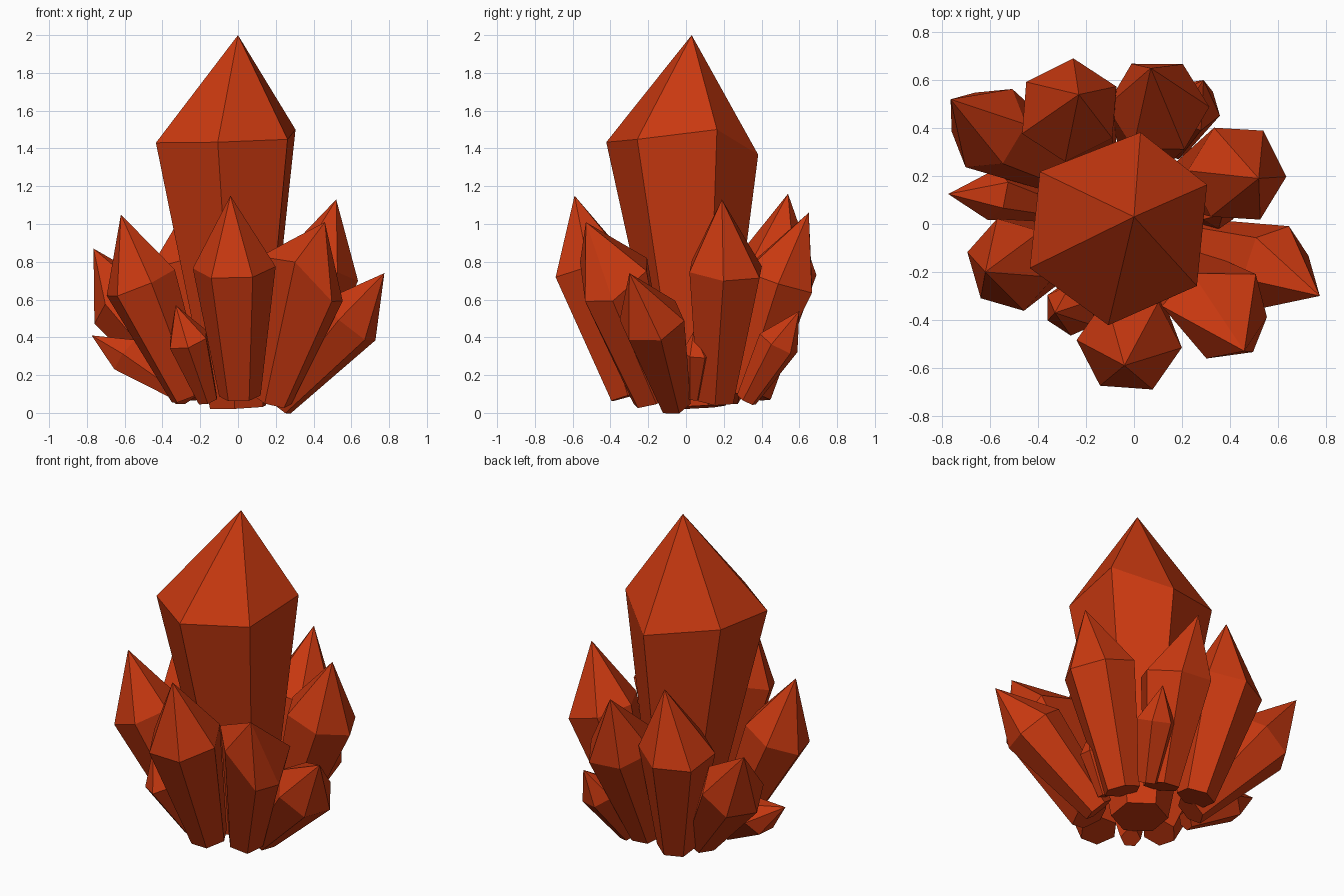
import bpy
import bmesh
from math import cos, sin, radians
from mathutils import Vector

default_cube = bpy.data.objects.get("Cube")
if default_cube:
    bpy.data.objects.remove(default_cube, do_unlink=True)

# One shared crystal colour
COLOUR = (0.58, 0.04, 0.005, 1.0)
material = bpy.data.materials.new("crystal_orange_red")
material.use_nodes = True
material.diffuse_color = COLOUR
shader = material.node_tree.nodes["Principled BSDF"]
shader.inputs["Base Color"].default_value = COLOUR
shader.inputs["Roughness"].default_value = 0.6

SIDES = 6


def hexagon_ring(bm, centre, axis, radius, turn):
    """Six vertices around a centre, square to the crystal's axis."""
    start = Vector((cos(radians(turn)), sin(radians(turn)), 0))
    across = (start - axis * start.dot(axis)).normalized()
    up = axis.cross(across)
    ring = []
    for i in range(SIDES):
        angle = radians(i * 360 / SIDES)
        ring.append(bm.verts.new(centre + radius * (across * cos(angle) + up * sin(angle))))
    return ring


def crystal(name, base, shoulder, radius, tip, turn, taper=0.5, nudges=()):
    """Shaft that widens from base to shoulder, closed by a six-sided point.
    Nudges shift single shoulder corners to make the crystal irregular."""
    base, shoulder, tip = Vector(base), Vector(shoulder), Vector(tip)
    axis = (shoulder - base).normalized()
    bm = bmesh.new()
    lower = hexagon_ring(bm, base, axis, radius * taper, turn)
    upper = hexagon_ring(bm, shoulder, axis, radius, turn)
    for corner, shift in zip(upper, nudges):
        corner.co += Vector(shift)
    point = bm.verts.new(tip)
    bm.faces.new(lower[::-1])
    for i in range(SIDES):
        j = (i + 1) % SIDES
        bm.faces.new((lower[i], lower[j], upper[j], upper[i]))
        bm.faces.new((upper[i], upper[j], point))
    bmesh.ops.recalc_face_normals(bm, faces=bm.faces)
    mesh = bpy.data.meshes.new(name)
    bm.to_mesh(mesh)
    bm.free()
    mesh.materials.append(material)
    bpy.context.collection.objects.link(bpy.data.objects.new(name, mesh))


# Tall central crystal
crystal("main_crystal", base=(0, .05, .03), shoulder=(-.065, -.02, 1.445),
        radius=.405, tip=(0, .03, 2), turn=24, taper=0.4,
        nudges=[(0, .02, .03), (.05, 0, -.1), (0, 0, .01), (0, 0, .01), (0, 0, .01)])

# Large crystals leaning outward around it
crystal("front_crystal", base=(.01, -.3, .09), shoulder=(-.02, -.5, .77),
        radius=.22, tip=(-.04, -.59, 1.15), turn=57)
crystal("front_left_crystal", base=(.18, -.18, .07), shoulder=(.37, -.385, .68),
        radius=.215, tip=(.46, -.53, 1.01), turn=8,
        nudges=[(-.02, -.05, -.04), (.06, -.02, .03), (0, .03, .05),
                (-.05, .09, .1), (.01, .02, .16)])
crystal("left_crystal", base=(.21, -.06, .05), shoulder=(.59, -.18, .49),
        radius=.18, tip=(.775, -.3, .74), turn=71)
crystal("back_left_crystal", base=(.22, .16, .07), shoulder=(.43, .21, .76),
        radius=.215, tip=(.52, .19, 1.13), turn=-2)
crystal("back_crystal", base=(.05, .3, .1), shoulder=(.1, .49, .7),
        radius=.215, tip=(.07, .65, 1.06), turn=1)
crystal("back_right_crystal", base=(-.17, .34, .09), shoulder=(-.27, .475, .77),
        radius=.22, tip=(-.23, .54, 1.16), turn=26)
crystal("outer_right_crystal", base=(-.25, .2, .1), shoulder=(-.605, .4, .58),
        radius=.19, tip=(-.765, .52, .87), turn=58)
crystal("front_right_crystal", base=(-.26, -.09, .09), shoulder=(-.515, -.17, .69),
        radius=.2, tip=(-.62, -.2, 1.05), turn=44)

# Small crystals in the gaps
crystal("small_back_crystal", base=(.17, .32, .07), shoulder=(.25, .49, .37),
        radius=.115, tip=(.29, .6, .54), turn=45)
crystal("small_right_crystal", base=(-.33, .06, .12), shoulder=(-.59, .125, .305),
        radius=.11, tip=(-.775, .125, .41), turn=85)
crystal("small_front_crystal", base=(-.16, -.22, .07), shoulder=(-.265, -.36, .39),
        radius=.115, tip=(-.33, -.37, .57), turn=30)
crystal("small_left_crystal", base=(.25, .04, .08), shoulder=(.35, .06, .32),
        radius=.08, tip=(.37, .04, .43), turn=30)
